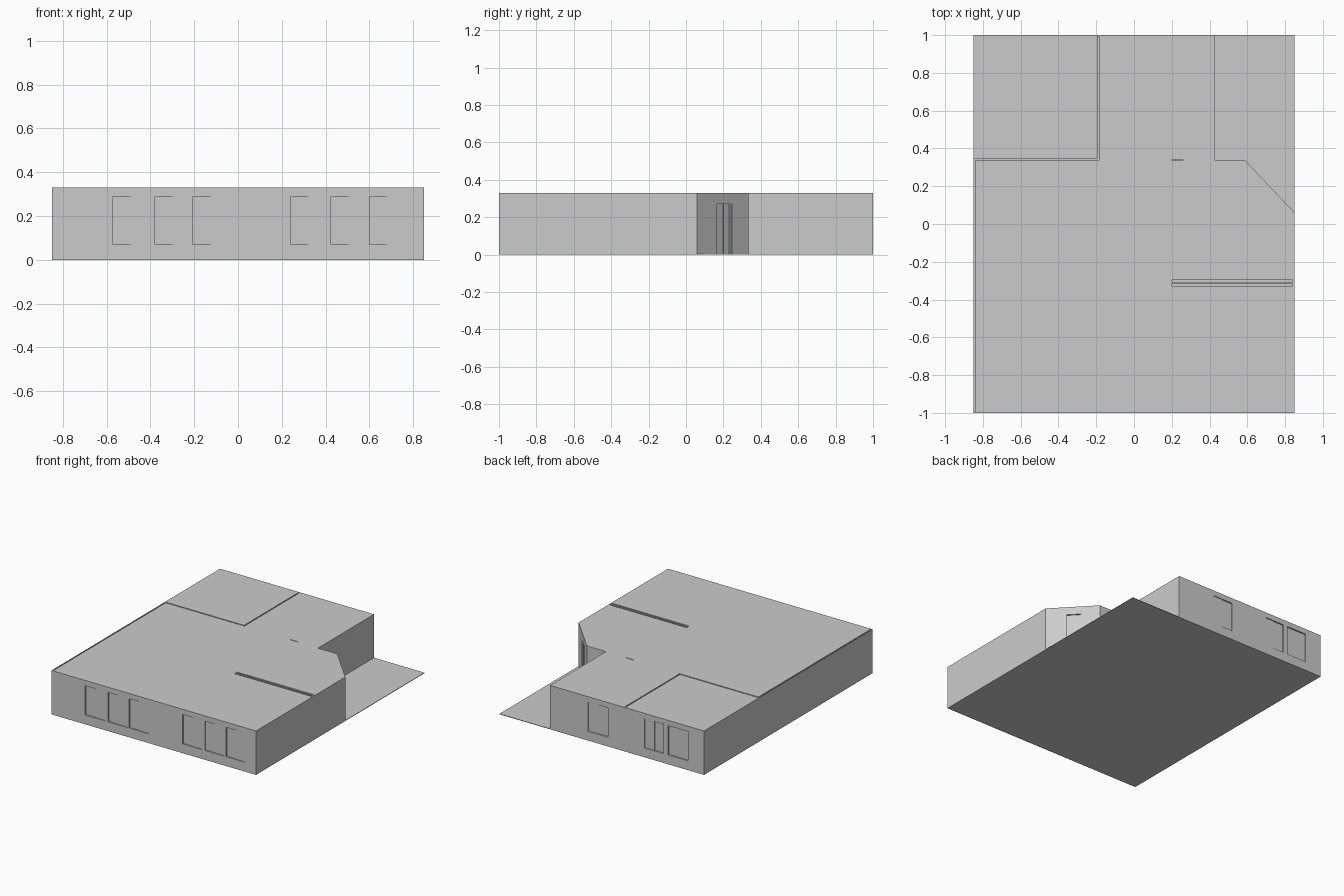
import bpy, bmesh, math
from mathutils import Matrix, Vector

if "Cube" in bpy.data.objects:
    bpy.data.objects.remove(bpy.data.objects["Cube"])

H, BASE, WALL, ROOF = 0.33, 0.004, 0.015, 0.014


def prism(name, pts, z0, z1):
    bm = bmesh.new()
    face = bm.faces.new([bm.verts.new((x, y, z0)) for x, y in pts])
    ext = bmesh.ops.extrude_face_region(bm, geom=[face])
    top = [g for g in ext["geom"] if isinstance(g, bmesh.types.BMVert)]
    bmesh.ops.translate(bm, verts=top, vec=(0, 0, z1 - z0))
    bmesh.ops.recalc_face_normals(bm, faces=bm.faces)
    me = bpy.data.meshes.new(name)
    bm.to_mesh(me)
    bm.free()
    ob = bpy.data.objects.new(name, me)
    bpy.context.collection.objects.link(ob)
    return ob


def box(name, x0, x1, y0, y1, z0, z1):
    return prism(name, [(x0, y0), (x1, y0), (x1, y1), (x0, y1)], z0, z1)


def cut(target, cutter):
    mod = target.modifiers.new("cut", 'BOOLEAN')
    mod.operation, mod.solver, mod.object = 'DIFFERENCE', 'EXACT', cutter
    bpy.context.view_layer.objects.active = target
    bpy.ops.object.modifier_apply(modifier=mod.name)
    bpy.data.objects.remove(cutter)


# Floor plate and hollow single-storey shell
box("floor_plate", -0.85, 0.85, -1, 1, 0, BASE)
outline = [(-0.85, -1), (0.85, -1), (0.85, 0.06), (0.59, 0.335), (0.43, 0.335), (0.43, 1), (-0.85, 1)]
w = WALL
inner = [(-0.85 + w, -1 + w), (0.85 - w, -1 + w), (0.85 - w, 0.06 - 0.4 * w), (0.59 - 0.4 * w, 0.335 - w),
         (0.43 - w, 0.335 - w), (0.43 - w, 1 - w), (-0.85 + w, 1 - w)]
shell = prism("house_shell", outline, BASE, H)
cut(shell, prism("room_void", inner, BASE - 0.01, H - ROOF))

# Narrow joints between ceiling panels
joints = [(-0.846, -0.839, -0.99, 0.343), (-0.839, -0.183, 0.339, 0.348), (-0.193, -0.185, 0.348, 0.992),
          (0.2, 0.84, -0.327, -0.316), (0.2, 0.84, -0.307, -0.296), (0.2, 0.26, 0.335, 0.341)]
for x0, x1, y0, y1 in joints:
    cut(shell, box("joint_cutter", x0, x1, y0, y1, H - 0.01, H + 0.01))

# Windows: wall side (-1 front, 1 back), left edge, right edge, sash count
windows = [(-1, -0.57, -0.405, 2), (-1, -0.38, -0.22, 2), (-1, -0.205, -0.045, 2),
           (-1, 0.24, 0.40, 2), (-1, 0.425, 0.585, 2), (-1, 0.60, 0.76, 2),
           (1, -0.05, 0.115, 2), (1, -0.515, -0.355, 2), (1, -0.715, -0.55, 1)]
for side, x0, x1, n in windows:
    cut(shell, box("window_cutter", x0, x1, side - 0.03, side + 0.03, 0.07, 0.29))
    step = (x1 - x0) / n
    for i in range(n):
        y = side * (0.988 + 0.004 * i)
        box("window_sash", x0 + i * step, x0 + (i + 1) * step, y - 0.002, y + 0.002, 0.07, 0.29)

# Entrance in the angled wall
a, b = Vector((0.85, 0.06, 0)), Vector((0.59, 0.335, 0))
along = (b - a).normalized()
mid = a.lerp(b, (0.205 - 0.06) / 0.275)
place = Matrix.Translation(mid) @ Matrix.Rotation(math.atan2(along.y, along.x), 4, 'Z')


def door_part(name, *dims):
    ob = box(name, *dims)
    ob.data.transform(place)
    return ob


cut(shell, door_part("door_cutter", -0.055, 0.055, -0.04, 0.04, BASE - 0.01, 0.27))
door_part("side_panel_lower", -0.055, -0.002, 0.008, 0.013, BASE, 0.08)
door_part("side_panel_upper", -0.055, -0.002, 0.01, 0.013, 0.08, 0.27)
door_part("door_leaf", 0.002, 0.045, 0.01, 0.014, BASE, 0.27)
door_part("door_post", -0.002, 0.002, 0.004, 0.014, BASE, 0.27)
door_part("door_jamb", 0.045, 0.055, 0.004, 0.014, BASE, 0.27)

# Interior partitions below the ceiling joints
top = H - ROOF
partitions = [(-0.835, -0.16, 0.335, 0.35), (-0.197, -0.182, 0.35, 0.985), (0.2, 0.835, -0.325, -0.297),
              (0.2, 0.26, 0.33, 0.345), (0.193, 0.205, -0.985, -0.33)]
for dims in partitions:
    box("partition_wall", *dims, BASE, top)
